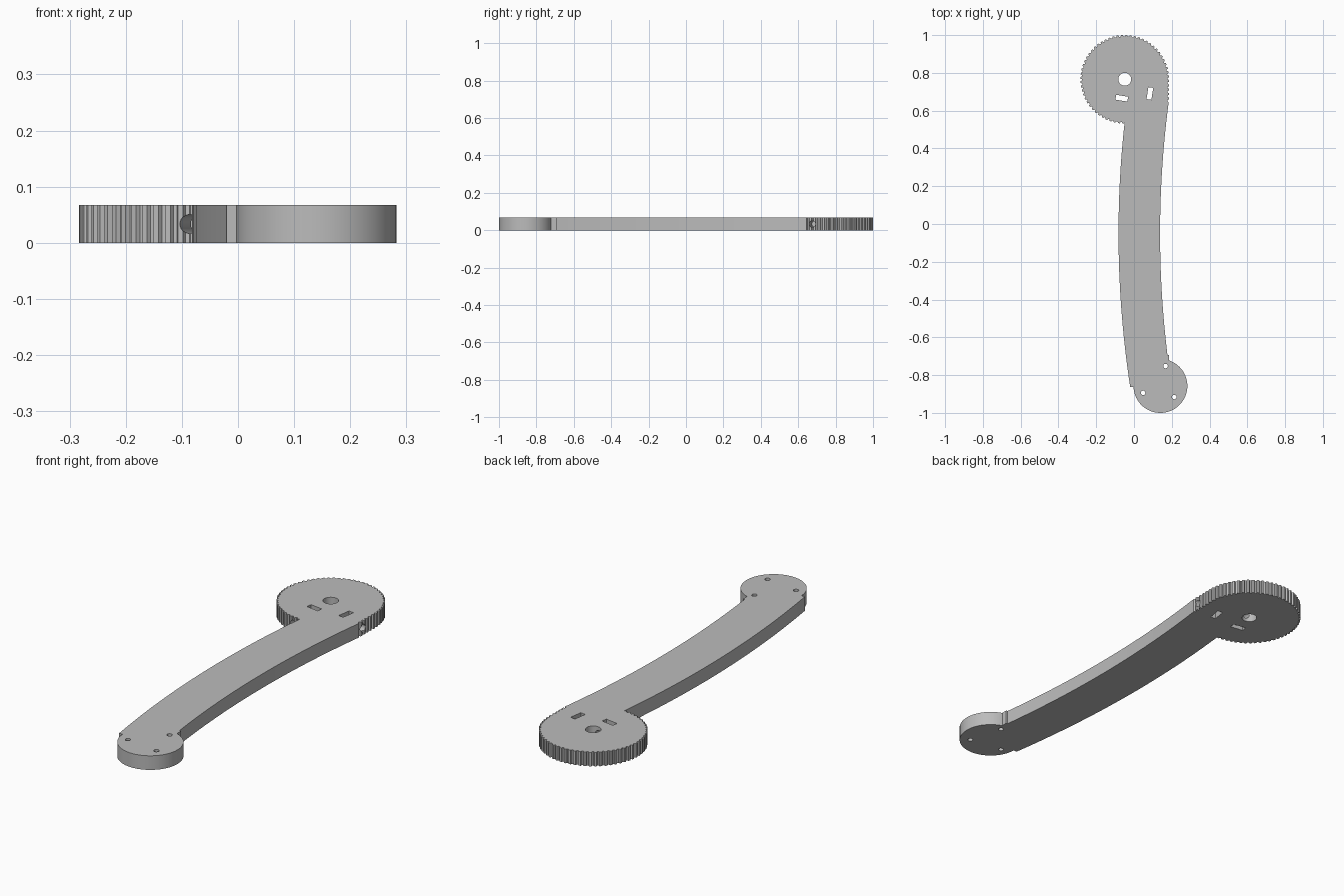
import bpy, bmesh, math
from mathutils import Vector

if "Cube" in bpy.data.objects:
    bpy.data.objects.remove(bpy.data.objects["Cube"])

T = 0.067                       # plate thickness
GEAR, DISC = (-0.049, 0.766), (0.14, -0.8575)


def prism(name, pts, z0=0.0, z1=T):
    """Extrude a closed xy outline (counter-clockwise) into a solid."""
    bm = bmesh.new()
    face = bm.faces.new([bm.verts.new((x, y, z0)) for x, y in pts])
    top = bmesh.ops.extrude_face_region(bm, geom=[face])
    verts = [v for v in top["geom"] if isinstance(v, bmesh.types.BMVert)]
    bmesh.ops.translate(bm, verts=verts, vec=(0, 0, z1 - z0))
    bmesh.ops.recalc_face_normals(bm, faces=bm.faces)
    me = bpy.data.meshes.new(name)
    bm.to_mesh(me)
    bm.free()
    ob = bpy.data.objects.new(name, me)
    bpy.context.collection.objects.link(ob)
    return ob


def circle(c, r, n):
    return [(c[0] + r * math.cos(2 * math.pi * i / n),
             c[1] + r * math.sin(2 * math.pi * i / n)) for i in range(n)]


def combine(ob, other, op):
    bpy.context.view_layer.objects.active = ob
    mod = ob.modifiers.new(op, 'BOOLEAN')
    mod.operation, mod.object, mod.solver = op, other, 'EXACT'
    bpy.ops.object.modifier_apply(modifier=mod.name)
    bpy.data.objects.remove(other)


# Toothed wheel: four outline points per tooth
teeth, outline = 64, []
for i in range(teeth):
    for f, r in ((0.0, 0.2265), (0.3, 0.2265), (0.45, 0.2345), (0.85, 0.2345)):
        a = 2 * math.pi * (i + f) / teeth
        outline.append((GEAR[0] + r * math.cos(a), GEAR[1] + r * math.sin(a)))
lever = prism("geared_lever", outline)

# Curved arm, with the last stretch of its right edge toothed beside the wheel
right = [(0.185, -0.72), (0.185, -0.693)]
for i in range(25):
    y = -0.692 + (0.645 + 0.692) * i / 24
    right.append((0.138 + (y + 0.05) ** 2 / 10.6, y))
for i in range(4):
    y = 0.65 + 0.023 * i
    x = 0.138 + (y + 0.05) ** 2 / 10.6 - 0.003 * i
    right += [(x - 0.008, y), (x - 0.008, y + 0.007),
              (x, y + 0.010), (x, y + 0.020)]
left = []
for i in range(29):
    y = 0.62 - (0.62 + 0.863) * i / 28
    left.append((-0.082 + (y + 0.05) ** 2 / 10.7, y))
arm = prism("arm", right + [(0.10, 0.745), (0.0, 0.70)] + left + [(0.10, -0.863)])
combine(lever, arm, 'UNION')

# Round end pad
combine(lever, prism("end_pad", circle(DISC, 0.1425, 96)), 'UNION')

# Axle bore and three pad holes
for c, r, n in ((GEAR, 0.034, 40), ((0.167, -0.752), 0.012, 20),
                ((0.048, -0.894), 0.012, 20), ((0.213, -0.916), 0.012, 20)):
    combine(lever, prism("hole_cutter", circle(c, r, n), -0.05, T + 0.05), 'DIFFERENCE')

# Two tilted nut slots
tilt = math.radians(-9)
for c, w, h in (((-0.065, 0.666), 0.064, 0.026), ((0.084, 0.691), 0.026, 0.064)):
    pts = []
    for sx, sy in ((-1, -1), (1, -1), (1, 1), (-1, 1)):
        x, y = sx * w / 2, sy * h / 2
        pts.append((c[0] + x * math.cos(tilt) - y * math.sin(tilt),
                    c[1] + x * math.sin(tilt) + y * math.cos(tilt)))
    combine(lever, prism("slot_cutter", pts, -0.05, T + 0.05), 'DIFFERENCE')

# Screw channels running from the rim into the slots
for a, b in (((GEAR[0], GEAR[1]), (-0.0905, 0.512)), ((0.084, 0.691), (0.24, 0.666))):
    a, b = Vector((*a, T / 2)), Vector((*b, T / 2))
    d = b - a
    channel = prism("channel_cutter", circle((0, 0), 0.017, 24), 0, d.length)
    channel.matrix_world = d.to_track_quat('Z', 'Y').to_matrix().to_4x4()
    channel.location = a
    bpy.context.view_layer.update()
    combine(lever, channel, 'DIFFERENCE')

# Single grey finish
grey = bpy.data.materials.new("grey_plastic")
grey.diffuse_color = (0.5, 0.5, 0.5, 1)
grey.use_nodes = True
grey.node_tree.nodes["Principled BSDF"].inputs["Base Color"].default_value = grey.diffuse_color
lever.data.materials.clear()
lever.data.materials.append(grey)
for p in lever.data.polygons:
    p.material_index = 0

bpy.ops.object.select_all(action='DESELECT')
lever.select_set(True)
bpy.context.view_layer.objects.active = lever
bpy.ops.object.shade_smooth_by_angle(angle=math.radians(25))
